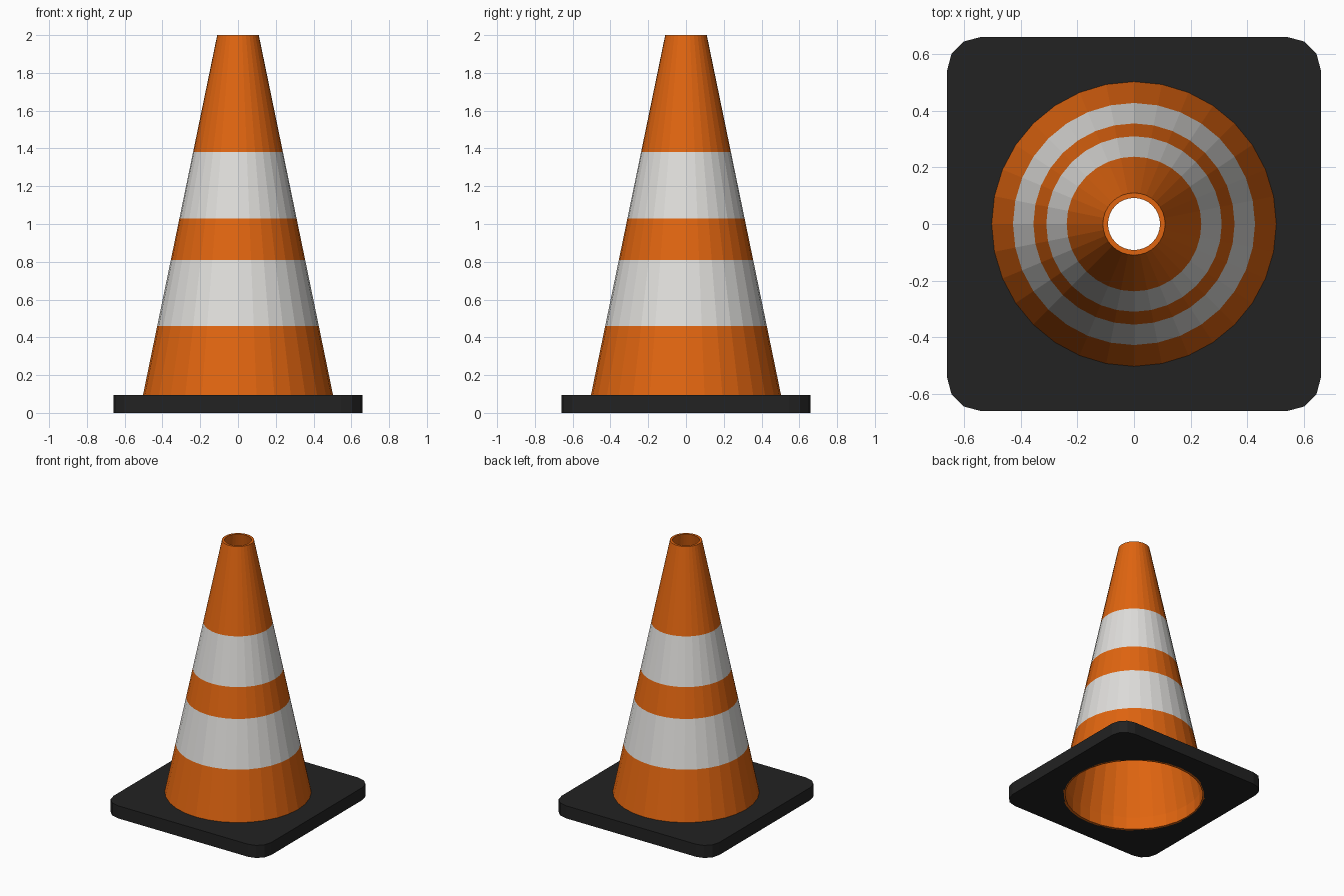
import bpy, bmesh
from math import cos, sin, tau

cube = bpy.data.objects.get("Cube")
if cube:
    bpy.data.objects.remove(cube, do_unlink=True)

SIDES = 32
BASE_TOP = 0.095


def material(name, rgb):
    mat = bpy.data.materials.new(name)
    mat.use_nodes = True
    mat.diffuse_color = (*rgb, 1)
    mat.node_tree.nodes["Principled BSDF"].inputs["Base Color"].default_value = (*rgb, 1)
    return mat


orange = material("orange", (0.75, 0.13, 0.005))
white = material("white", (0.74, 0.73, 0.71))
black = material("black rubber", (0.016, 0.016, 0.016))


def finish(name, bm, mats):
    bmesh.ops.recalc_face_normals(bm, faces=bm.faces)
    mesh = bpy.data.meshes.new(name)
    bm.to_mesh(mesh)
    bm.free()
    for mat in mats:
        mesh.materials.append(mat)
    obj = bpy.data.objects.new(name, mesh)
    bpy.context.collection.objects.link(obj)
    return obj


def ring(bm, radius, z):
    return [bm.verts.new((radius * cos(tau * i / SIDES), radius * sin(tau * i / SIDES), z))
            for i in range(SIDES)]


def bridge(bm, a, b, index=0):
    for i in range(len(a)):
        j = (i + 1) % len(a)
        bm.faces.new((a[i], a[j], b[j], b[i])).material_index = index


# Hollow cone: striped outside wall, rim, plain inside wall, foot
def outer_radius(z):
    return 0.503 + (0.11 - 0.503) * (z - BASE_TOP) / (2 - BASE_TOP)


bm = bmesh.new()
heights = [BASE_TOP, 0.46, 0.81, 1.03, 1.38, 2]
profile = [(outer_radius(z), z) for z in heights]
profile += [(0.092, 2), (0.485, BASE_TOP), (0.485, 0), (0.503, 0)]
rings = [ring(bm, r, z) for r, z in profile]
for k, lower in enumerate(rings):
    bridge(bm, lower, rings[(k + 1) % len(rings)], 1 if k in (1, 3) else 0)
finish("cone_body", bm, [orange, white])

# Square base plate with rounded corners and a round opening
bm = bmesh.new()
HALF, CORNER = 0.66, 0.115
outline = []
for q, (sx, sy) in enumerate([(1, 1), (-1, 1), (-1, -1), (1, -1)]):
    for step in range(4):
        a = tau / 4 * (q + step / 3)
        outline.append((sx * (HALF - CORNER) + CORNER * cos(a),
                        sy * (HALF - CORNER) + CORNER * sin(a)))
outer, inner = [], []
for z in (0, BASE_TOP):
    outer.append([bm.verts.new((x, y, z)) for x, y in outline])
    inner.append(ring(bm, 0.495, z))
    edges = []
    for loop in (outer[-1], inner[-1]):
        edges += [bm.edges.new((loop[i - 1], loop[i])) for i in range(len(loop))]
    bmesh.ops.triangle_fill(bm, use_beauty=True, use_dissolve=False, edges=edges)
bridge(bm, *outer)
bridge(bm, *inner)
finish("base_plate", bm, [black])
